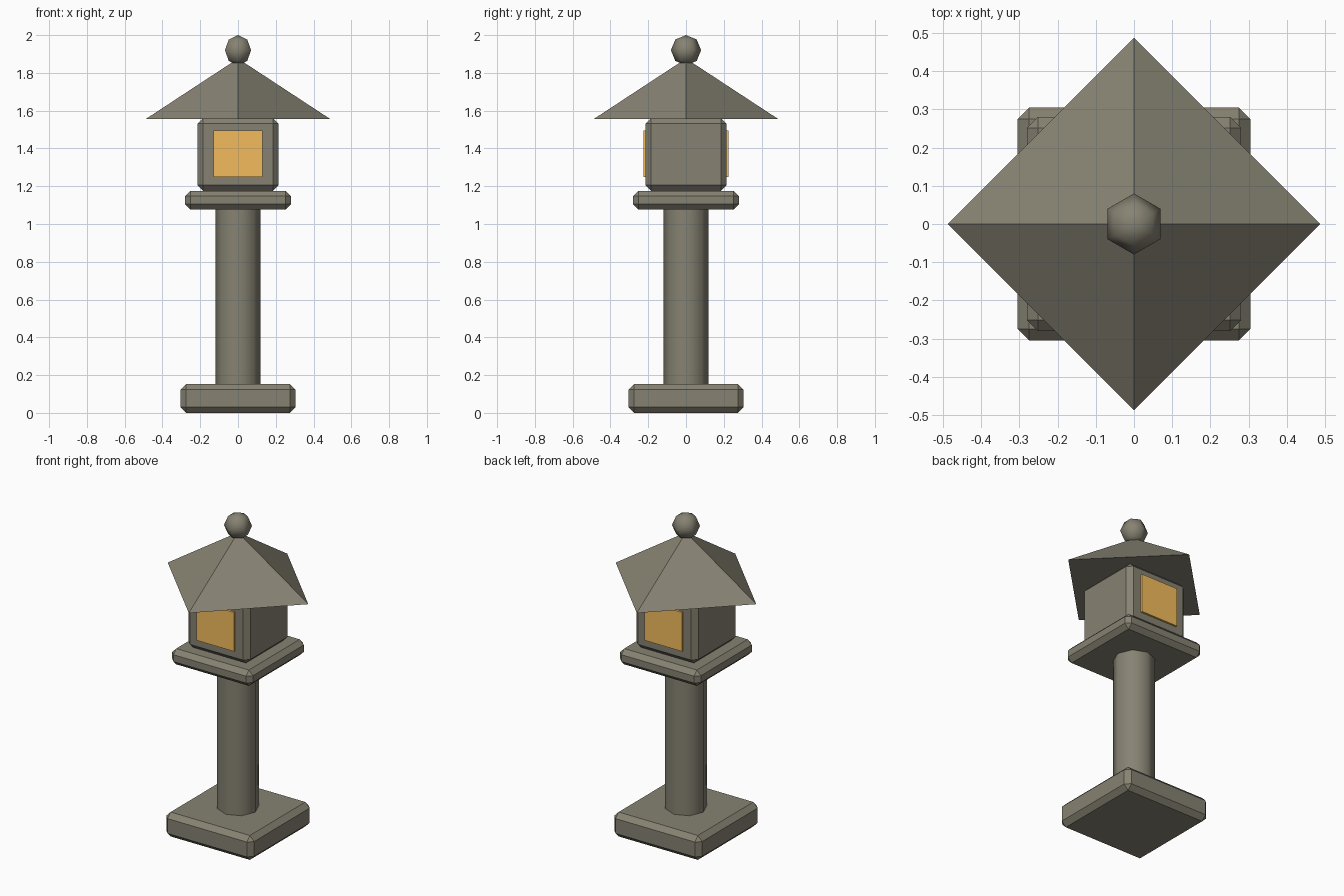
import bpy, bmesh
from math import pi
from mathutils import Matrix

if "Cube" in bpy.data.objects:
    bpy.data.objects.remove(bpy.data.objects["Cube"])


def material(name, color):
    m = bpy.data.materials.new(name)
    m.diffuse_color = (*color, 1)
    m.use_nodes = True
    m.node_tree.nodes["Principled BSDF"].inputs["Base Color"].default_value = m.diffuse_color
    return m


STONE = material("stone", (0.24, 0.225, 0.17))
GLOW = material("window_glow", (0.9, 0.5, 0.11))


def finish(name, bm, mat, smooth=False):
    me = bpy.data.meshes.new(name)
    bmesh.ops.recalc_face_normals(bm, faces=bm.faces[:])
    for f in bm.faces:
        f.smooth = smooth and len(f.verts) < 6
    bm.to_mesh(me)
    bm.free()
    me.materials.append(mat)
    ob = bpy.data.objects.new(name, me)
    bpy.context.collection.objects.link(ob)
    return ob


def box(name, half_x, half_y, z0, z1, mat, y=0, bevel=0):
    bm = bmesh.new()
    bmesh.ops.create_cube(bm, size=1, matrix=Matrix.Translation((0, y, (z0 + z1) / 2))
                          @ Matrix.Diagonal((2 * half_x, 2 * half_y, z1 - z0, 1)))
    if bevel:
        bmesh.ops.bevel(bm, geom=bm.edges[:], offset=bevel, segments=1,
                        profile=0.5, affect='EDGES')
    return finish(name, bm, mat)


def cone(name, sides, r0, r1, z0, z1, smooth=False):
    bm = bmesh.new()
    bmesh.ops.create_cone(bm, cap_ends=True, segments=sides, radius1=r0, radius2=r1,
                          depth=z1 - z0, matrix=Matrix.Translation((0, 0, (z0 + z1) / 2)))
    return finish(name, bm, STONE, smooth)


# Chamfered slabs and round-shaded octagonal post
box("base", 0.305, 0.305, 0, 0.153, STONE, bevel=0.03)
post = cone("post", 8, 0.12, 0.12, 0.14, 1.09, smooth=True)
box("platform", 0.28, 0.28, 1.077, 1.176, STONE, bevel=0.028)

# Lamp house with a glowing window front and back
box("lamp_house", 0.214, 0.214, 1.176, 1.562, STONE, bevel=0.03)
for name, s in (("front_window", -1), ("back_window", 1)):
    box(name, 0.13, 0.015, 1.25, 1.495, GLOW, y=s * 0.211)

# Four-sided roof with corners on the axes
cone("roof", 4, 0.488, 0, 1.556, 1.876)

# Low-poly ball finial, corners on the y axis
bm = bmesh.new()
bmesh.ops.create_uvsphere(bm, u_segments=6, v_segments=4, radius=0.08)
far = max(bm.verts, key=lambda v: v.co.xy.length).co
on_x = any(abs(v.co.y) < 1e-4 and abs(v.co.x) > 0.07 for v in bm.verts)
bmesh.ops.transform(bm, verts=bm.verts[:], matrix=Matrix.Translation((0, 0, 1.92))
                    @ Matrix.Rotation(pi / 2 if on_x else 0, 4, 'Z'))
finish("finial", bm, STONE, smooth=True)
